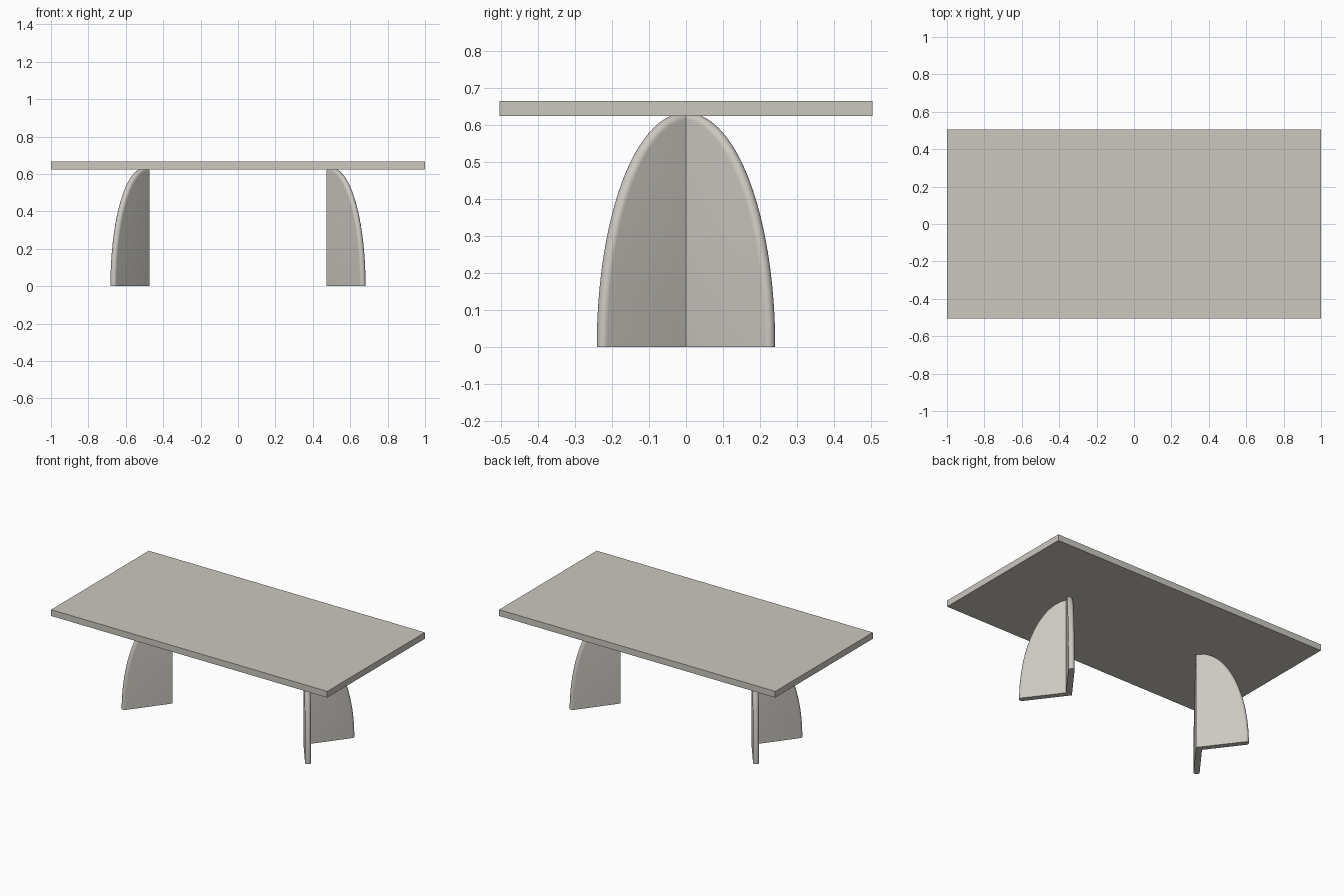
import bpy, bmesh, math
from mathutils import Vector

if "Cube" in bpy.data.objects:
    bpy.data.objects.remove(bpy.data.objects["Cube"])

mat = bpy.data.materials.new("warm grey")
mat.diffuse_color = (0.60, 0.575, 0.53, 1)
mat.use_nodes = True
mat.node_tree.nodes["Principled BSDF"].inputs["Base Color"].default_value = mat.diffuse_color


def finish(name, bm, smooth=False):
    me = bpy.data.meshes.new(name)
    bmesh.ops.recalc_face_normals(bm, faces=bm.faces[:])
    bm.to_mesh(me)
    bm.free()
    me.materials.append(mat)
    ob = bpy.data.objects.new(name, me)
    bpy.context.collection.objects.link(ob)
    if smooth:
        bpy.context.view_layer.objects.active = ob
        ob.select_set(True)
        bpy.ops.object.shade_smooth_by_angle(angle=math.radians(30))
        ob.select_set(False)


# Table top
bm = bmesh.new()
bmesh.ops.create_cube(bm, size=1)
for v in bm.verts:
    v.co = (v.co.x * 2, v.co.y * 1.01, v.co.z * 0.041 + 0.6455)
finish("table_top", bm)

# Legs: two quarter-ellipse panels with a rounded rim, joined in a V
R = 0.018                      # half thickness and rim radius
A, B = 0.280, 0.616            # ellipse half axes of the flat faces
ANG = math.radians(53)
X0 = 0.473 + R / math.sin(ANG)  # centre line of the V's corner
STEPS, ARC = 40, 10


def leg(name, side):
    bm = bmesh.new()
    d = Vector((math.cos(ANG), math.sin(ANG), 0))
    t = Vector((math.sin(ANG), -math.cos(ANG), 0))
    up = Vector((0, 0, 1))
    origin = Vector((X0, 0, 0))

    # rim path from the floor up to the corner and a little past it
    path = []
    for i in range(STEPS + 1):
        a = math.pi / 2 * i / STEPS
        n = Vector((math.cos(a) / A, math.sin(a) / B)).normalized()
        path.append((A * math.cos(a), B * math.sin(a), n))
    path.append((-0.06, B, Vector((0, 1))))

    rows = []
    for s, z, n in path:
        c = origin + d * s + up * z
        out = d * n.x + up * n.y
        row = []
        for j in range(ARC + 1):
            p = math.pi * (j / ARC - 0.5)
            row.append(bm.verts.new(c + out * R * math.cos(p) + t * R * math.sin(p)))
        rows.append(row)
    for r0, r1 in zip(rows, rows[1:]):
        for j in range(ARC):
            bm.faces.new((r0[j], r0[j + 1], r1[j + 1], r1[j]))

    # flat sides and foot
    foot = [bm.verts.new(origin - d * 0.06 + t * k) for k in (-R, R)]
    for k, j in ((0, 0), (1, ARC)):
        bm.faces.new([r[j] for r in rows] + [foot[k]])
    bm.faces.new(rows[0] + [foot[1], foot[0]])

    # mitre at the corner, then mirror the second panel
    bmesh.ops.bisect_plane(bm, geom=bm.verts[:] + bm.edges[:] + bm.faces[:],
                           plane_co=(0, 0, 0), plane_no=(0, 1, 0), clear_inner=True)
    half = bm.verts[:] + bm.edges[:] + bm.faces[:]
    copy = bmesh.ops.duplicate(bm, geom=half)["geom"]
    for v in copy:
        if isinstance(v, bmesh.types.BMVert):
            v.co.y = -v.co.y
    bmesh.ops.remove_doubles(bm, verts=bm.verts[:], dist=1e-5)
    for v in bm.verts:
        v.co.x *= side
    finish(name, bm, True)


leg("right_leg", 1)
leg("left_leg", -1)
